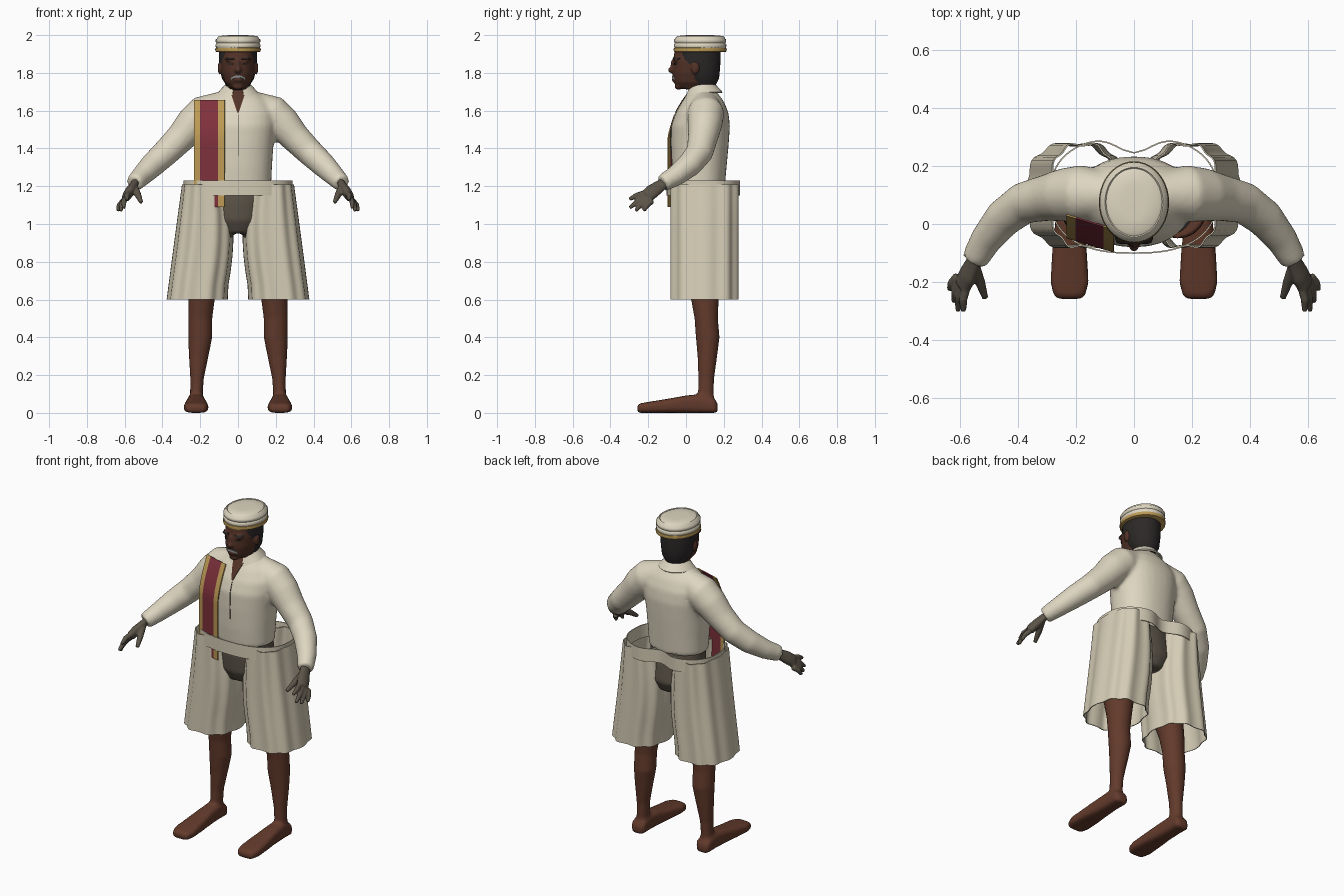
import bpy, bmesh, math
from mathutils import Vector
from mathutils.bvhtree import BVHTree

default_cube = bpy.data.objects.get("Cube")
if default_cube:
    bpy.data.objects.remove(default_cube, do_unlink=True)


def material(name, r, g, b):
    m = bpy.data.materials.new(name)
    m.use_nodes = True
    m.diffuse_color = (r, g, b, 1)
    shader = m.node_tree.nodes["Principled BSDF"]
    shader.inputs["Base Color"].default_value = (r, g, b, 1)
    shader.inputs["Roughness"].default_value = 0.8
    return m


CREAM = material("cream cloth", .73, .67, .53)
LINEN = material("linen shorts", .66, .60, .46)
SKIN = material("brown skin", .125, .043, .025)
FACE = material("dark brown face", .085, .032, .02)
GREY = material("grey brown", .105, .088, .065)
HAIR = material("black hair", .025, .021, .021)
MAROON = material("maroon", .21, .03, .045)
GOLD = material("gold trim", .50, .32, .09)
SILVER = material("grey moustache", .25, .28, .28)


def finish(name, bm, mats, voxel=0, smooth=0, thick=0, angle=40):
    """Turn a bmesh into a shaded object, optionally fused and softened."""
    bmesh.ops.recalc_face_normals(bm, faces=bm.faces)
    mesh = bpy.data.meshes.new(name)
    bm.to_mesh(mesh)
    bm.free()
    ob = bpy.data.objects.new(name, mesh)
    bpy.context.collection.objects.link(ob)
    for m in mats:
        mesh.materials.append(m)
    if voxel:
        mod = ob.modifiers.new("fuse", 'REMESH')
        mod.mode, mod.voxel_size = 'VOXEL', voxel
    if smooth:
        mod = ob.modifiers.new("soften", 'SMOOTH')
        mod.factor, mod.iterations = 0.5, smooth
    if thick:
        mod = ob.modifiers.new("thickness", 'SOLIDIFY')
        mod.thickness, mod.offset = thick, 0
    bpy.ops.object.select_all(action='DESELECT')
    ob.select_set(True)
    bpy.context.view_layer.objects.active = ob
    bpy.ops.object.convert(target='MESH')
    bpy.ops.object.shade_smooth_by_angle(angle=math.radians(angle))
    return ob


def spow(v, p):
    return math.copysign(abs(v) ** p, v)


def loft(bm, rings, n=24, p=1, caps=True):
    """Skin a row of (centre, u, v) sections; p below 1 makes them boxier."""
    loops = []
    for c, u, v in rings:
        angles = [2 * math.pi * k / n for k in range(n)]
        loops.append([bm.verts.new(c + u * spow(math.cos(a), p) + v * spow(math.sin(a), p))
                      for a in angles])
    for a, b in zip(loops, loops[1:]):
        for k in range(n):
            bm.faces.new((a[k], a[k - 1], b[k - 1], b[k]))
    if caps:
        bm.faces.new(loops[0])
        bm.faces.new(loops[-1])


def stack(rows, s=1):
    """Horizontal sections from rows of (x, y, z, rx, ry)."""
    return [(Vector((x * s, y, z)), Vector((rx, 0, 0)), Vector((0, ry, 0)))
            for x, y, z, rx, ry in rows]


def limb(path, s=1, flat=1):
    """Sections square to a path of (x, y, z, radius)."""
    pts = [Vector((x * s, y, z)) for x, y, z, r in path]
    rings = []
    for i, row in enumerate(path):
        d = (pts[min(i + 1, len(pts) - 1)] - pts[max(i - 1, 0)]).normalized()
        u = d.cross(Vector((0, 1, 0))).normalized()
        rings.append((pts[i], u * row[3] * flat, d.cross(u) * row[3]))
    return rings


def ball(bm, centre, radii):
    made = bmesh.ops.create_uvsphere(bm, u_segments=16, v_segments=10, radius=1)["verts"]
    bmesh.ops.scale(bm, vec=radii, verts=made)
    bmesh.ops.translate(bm, vec=centre, verts=made)


def sheet(bm, nu, nv, point):
    """Grid of faces through point(u, v), with u and v from 0 to 1."""
    g = [[bm.verts.new(point(i / nu, j / nv)) for j in range(nv + 1)] for i in range(nu + 1)]
    for i in range(nu):
        for j in range(nv):
            bm.faces.new((g[i][j], g[i + 1][j], g[i + 1][j + 1], g[i][j + 1]))


def drape(name, target, mat, xz, nu=8, nv=8):
    """Thin plate laid on the front of a target."""
    tree = BVHTree.FromObject(target, bpy.context.evaluated_depsgraph_get())

    def point(u, v):
        x, z = xz(u, v)
        hit = tree.ray_cast(Vector((x, -2, z)), Vector((0, 1, 0)))[0]
        return Vector((x, (hit.y if hit else 0) - .003, z))
    bm = bmesh.new()
    sheet(bm, nu, nv, point)
    return finish(name, bm, [mat], thick=.004)


# Shirt with sleeves
bm = bmesh.new()
loft(bm, stack([(0, .07, 1.19, .175, .135), (0, .07, 1.30, .18, .145), (0, .073, 1.42, .188, .153),
                (0, .077, 1.52, .2, .156), (0, .085, 1.59, .2, .14), (0, .09, 1.65, .165, .11),
                (0, .09, 1.69, .115, .08), (0, .088, 1.72, .07, .06)]), 32, .9)
for s in (1, -1):
    loft(bm, limb([(.08, .1, 1.63, .075), (.18, .105, 1.585, .098), (.24, .1, 1.53, .092),
                   (.30, .09, 1.46, .08), (.38, .072, 1.38, .072), (.45, .02, 1.315, .066),
                   (.51, -.055, 1.255, .055), (.55, -.125, 1.215, .046)], s))
shirt = finish("shirt", bm, [CREAM], voxel=.012, smooth=5, angle=60)

# Collar wrapped round the neck, open at the front
bm = bmesh.new()


def collar_point(u, v):
    a = math.radians(22 + 316 * u)
    front = max(0, math.cos(a)) ** 2
    r = .066 + .036 * v
    z = 1.735 - .03 * front - v * (.04 + .045 * front)
    return Vector((math.sin(a) * r, .083 - math.cos(a) * (r + .006), z))


sheet(bm, 32, 4, collar_point)
finish("collar", bm, [CREAM], thick=.008)

# Neck, head, nose and ears
bm = bmesh.new()
loft(bm, stack([(0, .08, 1.62, .055, .05), (0, .083, 1.71, .056, .06), (0, .04, 1.72, .045, .085),
                (0, .04, 1.75, .07, .105), (0, .045, 1.80, .086, .117), (0, .052, 1.86, .093, .122),
                (0, .06, 1.93, .09, .118)]), 28)
ball(bm, (0, -.072, 1.815), (.018, .024, .018))
ball(bm, (0, -.068, 1.84), (.011, .016, .035))
ball(bm, (0, -.064, 1.765), (.026, .012, .012))
ball(bm, (0, -.04, 1.728), (.03, .02, .018))
for s in (1, -1):
    ball(bm, (s * .097, .05, 1.825), (.011, .022, .034))
    ball(bm, (s * .04, -.052, 1.87), (.03, .014, .012))
head = finish("head", bm, [FACE], voxel=.007, smooth=3, angle=60)

# Hair shell, cut straight ahead of the ears
bm = bmesh.new()
loft(bm, stack([(0, .095, 1.73, .06, .06), (0, .085, 1.77, .085, .09), (0, .072, 1.82, .096, .108),
                (0, .065, 1.87, .101, .118), (0, .065, 1.93, .1, .118)]), 32)
bmesh.ops.bisect_plane(bm, geom=bm.verts[:] + bm.edges[:] + bm.faces[:],
                       plane_co=(0, -.02, 1.85), plane_no=(0, -1, -.25), clear_outer=True)
finish("hair", bm, [HAIR])

# Face details
drape("moustache", head, SILVER,
      lambda u, v: (.07 * (u - .5), 1.787 - .05 * (u - .5) ** 2 - .011 * v), nv=3)
for s, side in ((1, "left"), (-1, "right")):
    drape(side + "_eye", head, HAIR,
          lambda u, v: (s * (.026 + .028 * u), 1.847 + .01 * (v - .5) * math.sin(math.pi * u)))
    drape(side + "_eyebrow", head, HAIR,
          lambda u, v: (s * (.018 + .048 * u), 1.872 + .008 * v), nv=2)

# Open neck of the shirt and its front seam
drape("neck_opening", shirt, FACE, lambda u, v: ((u - .5) * (.008 + .08 * v), 1.59 + .12 * v))
drape("shirt_seam", shirt, GREY, lambda u, v: (.003 * u, 1.36 + .22 * v), nu=1, nv=14)

# Cap with rolled tiers and a gold band
bm = bmesh.new()
tiers = [(1.925, .112), (1.938, .118), (1.95, .119), (1.957, .113), (1.964, .118), (1.976, .118),
         (1.982, .111), (1.99, .108), (1.996, .1), (1.992, .096), (1.998, .085), (2, .04)]
loft(bm, stack([(0, .075, z, r, r + .02) for z, r in tiers]), 40)
finish("cap", bm, [CREAM], angle=50)
bm = bmesh.new()
band = [(1.91, .11), (1.913, .119), (1.923, .121), (1.932, .119), (1.935, .11)]
loft(bm, stack([(0, .075, z, r, r + .02) for z, r in band]), 40)
finish("cap_band", bm, [GOLD])

# Hips with upper thighs
bm = bmesh.new()
loft(bm, stack([(0, .075, 1.22, .165, .125), (0, .08, 1.12, .17, .14), (0, .09, 1.02, .165, .145),
                (0, .09, .95, .1, .11)]))
for s in (1, -1):
    loft(bm, stack([(.1, .085, 1.06, .09, .12), (.125, .08, .95, .1, .12),
                    (.14, .075, .89, .098, .115)], s))
finish("hips", bm, [GREY], voxel=.012, smooth=5, angle=60)

for s, side in ((1, "left"), (-1, "right")):
    # Bare leg with foot
    bm = bmesh.new()
    loft(bm, stack([(.15, .06, .98, .1, .11), (.155, .065, .86, .1, .115), (.18, .08, .72, .085, .09),
                    (.193, .1, .6, .07, .073), (.2, .107, .5, .064, .062), (.2, .115, .4, .064, .063),
                    (.208, .113, .3, .052, .052), (.217, .107, .18, .036, .042),
                    (.22, .105, .1, .034, .042), (.22, .105, .04, .045, .05)], s))
    foot = [(.168, .028, .05), (.15, .045, .075), (.08, .046, .1), (.0, .05, .092),
            (-.1, .06, .074), (-.2, .066, .058), (-.245, .055, .05), (-.258, .04, .04)]
    loft(bm, [(Vector((s * .222, y, top / 2)), Vector((w, 0, 0)), Vector((0, 0, top / 2)))
              for y, w, top in foot], 24, .6)
    finish(side + "_leg", bm, [SKIN], voxel=.01, smooth=3, angle=60)

    # Hand: palm, four fingers and thumb
    bm = bmesh.new()
    loft(bm, limb([(.54, -.105, 1.225, .03), (.556, -.14, 1.2, .034), (.572, -.175, 1.175, .04),
                   (.59, -.21, 1.145, .038)], s, .65))
    tips = [(.587, -.3, 1.13), (.606, -.298, 1.085), (.62, -.268, 1.07), (.635, -.225, 1.07)]
    for k, tip in enumerate(tips):
        root = Vector((.577 + .01 * k, -.215 + .012 * k, 1.165 - .014 * k))
        mid = root.lerp(Vector(tip), .55) + Vector((.006, 0, .006))
        loft(bm, limb([(*root, .016), (*mid, .0145), (*tip, .01)], s), 12)
    loft(bm, limb([(.55, -.15, 1.195, .022), (.53, -.2, 1.155, .018), (.512, -.255, 1.115, .011)], s), 12)
    finish(side + "_hand", bm, [GREY], voxel=.006, smooth=2, angle=60)

    # Flared trouser leg with soft folds
    bm = bmesh.new()

    def trouser_point(u, v):
        a = 2 * math.pi * u
        outer = .29 + .08 * v
        inner = .062 - .03 * math.sin(math.pi * min(1, v * 1.1))
        fold = 1 + .035 * math.cos(10 * a)
        x = (outer + inner) / 2 + (outer - inner) / 2 * spow(math.cos(a), .8) * fold
        return Vector((s * x, .098 + .178 * spow(math.sin(a), .8) * fold, 1.21 - .61 * v))

    sheet(bm, 80, 8, trouser_point)
    bmesh.ops.remove_doubles(bm, verts=bm.verts, dist=.0001)
    finish(side + "_trouser_leg", bm, [LINEN], thick=.005, angle=60)

# Waistband joining the trouser legs
bm = bmesh.new()


def waist_point(u, v):
    a = 2 * math.pi * u
    x, y = .287 * spow(math.cos(a), .8), .1 + .2 * spow(math.sin(a), .8)
    if y > .1:
        y -= .055 * math.exp(-(x / .08) ** 2)
    return Vector((x, y, 1.15 + .08 * v))


sheet(bm, 80, 1, waist_point)
bmesh.ops.remove_doubles(bm, verts=bm.verts, dist=.0001)
finish("waistband", bm, [LINEN], thick=.005, angle=60)

# Sash hanging from the right shoulder, gold along both edges
bm = bmesh.new()
edges = [-.232, -.2, -.105, -.07]


def sash_point(u, v):
    x, z = edges[round(u * 3)], 1.09 + .565 * v
    lean = .075 * max(0, (z - 1.45) / .2) ** 1.5
    return Vector((x, -.095 - .3 * (x + .07) + lean, z))


sheet(bm, 3, 20, sash_point)
for f in bm.faces:
    f.material_index = int(-.2 < f.calc_center_median().x < -.105)
finish("sash", bm, [GOLD, MAROON], thick=.006)
